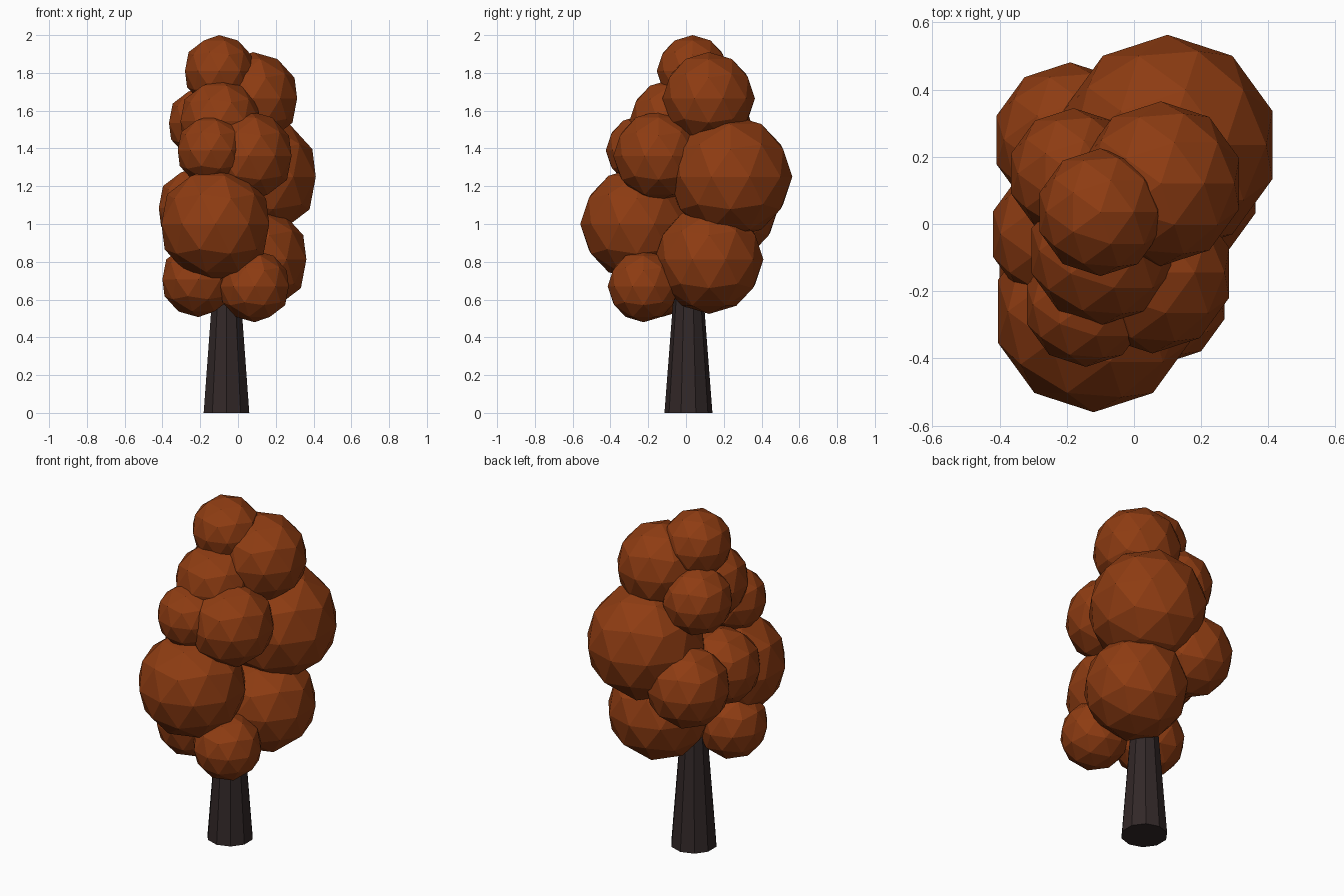
import bpy


def material(name, rgb):
    m = bpy.data.materials.new(name)
    m.diffuse_color = (*rgb, 1.0)
    return m


bark = material("dark bark", (0.032, 0.021, 0.021))
leaf = material("rust leaves", (0.27, 0.045, 0.006))

# Tapered trunk, running up inside the crown
H = 1.0
bpy.ops.mesh.primitive_cone_add(vertices=10, radius1=0.127, radius2=0.05,
                                depth=H, location=(-0.061, 0.013, H / 2))
trunk = bpy.context.object
trunk.name = "trunk"
trunk.data.materials.append(bark)

# Leaf clumps: x, y, z, radius, from top to bottom
clumps = [
    (-0.10, 0.035, 1.81, 0.19),
    (0.08, 0.12, 1.665, 0.245),
    (-0.095, -0.08, 1.545, 0.22),
    (-0.18, 0.15, 1.535, 0.195),
    (-0.143, -0.24, 1.39, 0.185),
    (0.055, -0.145, 1.36, 0.24),
    (0.10, 0.235, 1.25, 0.328),
    (-0.21, -0.03, 1.085, 0.22),
    (-0.19, 0.25, 1.06, 0.231),
    (-0.12, -0.26, 1.00, 0.30),
    (0.088, 0.122, 0.812, 0.288),
    (-0.21, -0.13, 0.707, 0.20),
    (0.088, -0.225, 0.67, 0.19),
]
for i, (x, y, z, r) in enumerate(clumps, 1):
    bpy.ops.mesh.primitive_ico_sphere_add(subdivisions=2, radius=r,
                                          location=(x, y, z))
    clump = bpy.context.object
    clump.name = f"leaf_clump_{i}"
    clump.data.materials.append(leaf)
